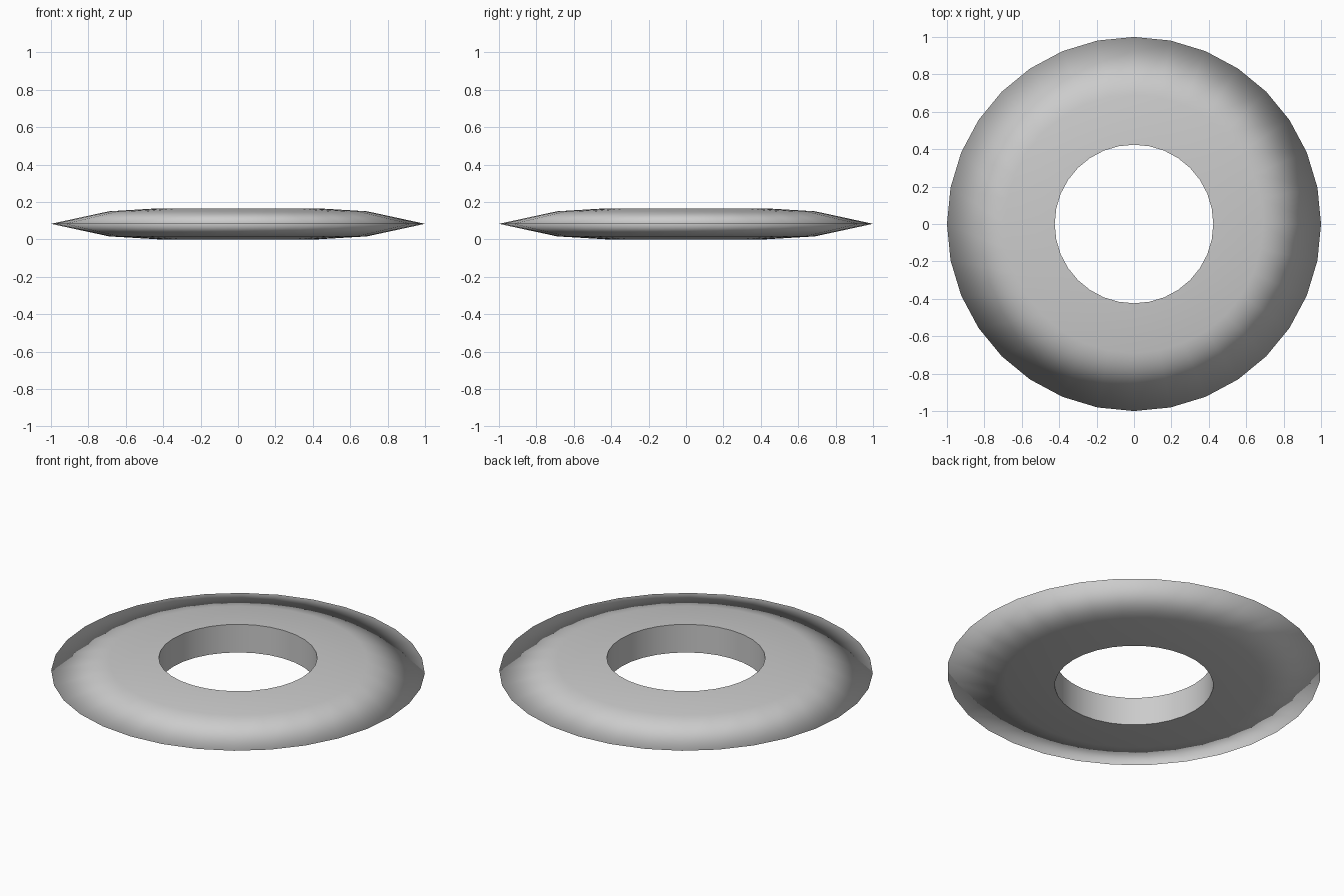
import bpy, bmesh, math

if "Cube" in bpy.data.objects:
    bpy.data.objects.remove(bpy.data.objects["Cube"])

SIDES = 32
H = 0.166
# cross-section (radius, height): bore bottom, round the thin rim, to bore top
PROFILE = [(0.424, 0.0), (0.69, 0.016), (1.0, H / 2), (0.69, H - 0.016), (0.424, H)]

bm = bmesh.new()
rings = []
for r, z in PROFILE:
    rings.append([bm.verts.new((r * math.cos(2 * math.pi * i / SIDES),
                                r * math.sin(2 * math.pi * i / SIDES), z))
                  for i in range(SIDES)])

# skin between neighbouring rings, closing through the bore wall
for k, a in enumerate(rings):
    b = rings[(k + 1) % len(rings)]
    for i in range(SIDES):
        j = (i + 1) % SIDES
        bm.faces.new((a[i], a[j], b[j], b[i])).smooth = True
bmesh.ops.recalc_face_normals(bm, faces=bm.faces)

# crisp edges only around the bore
for ring in (rings[0], rings[-1]):
    for i in range(SIDES):
        bm.edges.get((ring[i], ring[(i + 1) % SIDES])).smooth = False

mesh = bpy.data.meshes.new("ring_disc")
bm.to_mesh(mesh)
bm.free()
bpy.context.collection.objects.link(bpy.data.objects.new("ring_disc", mesh))
